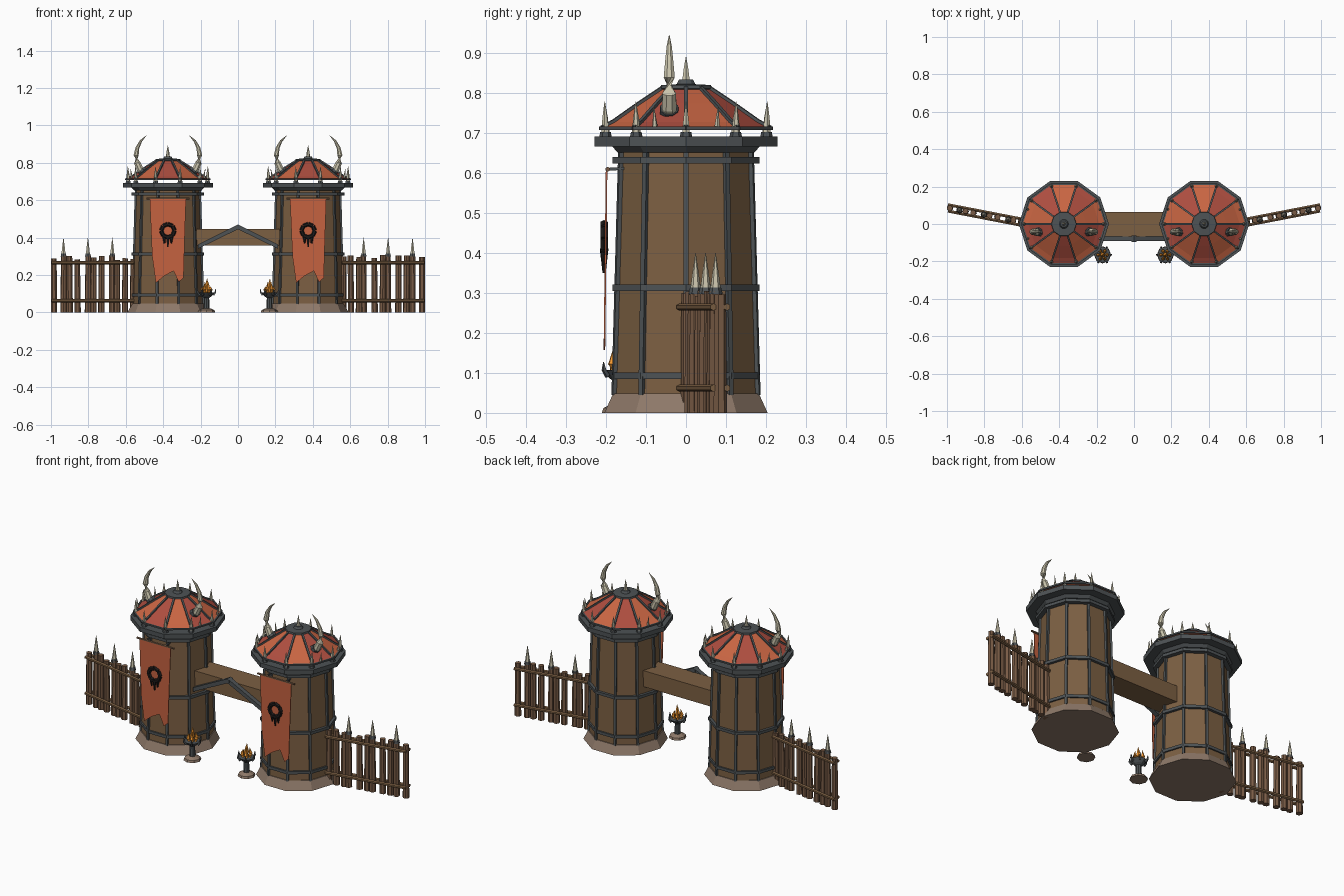
import bpy, bmesh, random
from math import sin, cos, pi, radians
from mathutils import Vector

if "Cube" in bpy.data.objects:
    bpy.data.objects.remove(bpy.data.objects["Cube"])
random.seed(4)

def mat(name, r, g, b):
    m = bpy.data.materials.new(name)
    m.diffuse_color = (r, g, b, 1)
    m.use_nodes = True
    m.node_tree.nodes["Principled BSDF"].inputs["Base Color"].default_value = m.diffuse_color
    return m

WOOD = mat("wood", .20, .115, .055)
LOG = mat("log", .19, .105, .06)
STONE = mat("stone", .27, .19, .14)
IRON = mat("iron", .075, .085, .09)
BONE = mat("bone", .60, .56, .42)
RED = mat("red", .42, .075, .05)
ORANGE = mat("orange", .58, .13, .055)
CLOTH = mat("cloth", .55, .12, .05)
BLACK = mat("black", .012, .01, .01)
FIRE = mat("fire", .95, .33, .03)

def finish(name, bm, mats):
    bmesh.ops.remove_doubles(bm, verts=bm.verts, dist=1e-5)
    bmesh.ops.recalc_face_normals(bm, faces=bm.faces)
    me = bpy.data.meshes.new(name)
    bm.to_mesh(me)
    bm.free()
    for m in mats:
        me.materials.append(m)
    ob = bpy.data.objects.new(name, me)
    bpy.context.collection.objects.link(ob)
    return ob

def skin(bm, rings, nmat=1):
    """Join rings of points with quads and close both ends."""
    rows = [[bm.verts.new(p) for p in ring] for ring in rings]
    n = len(rows[0])
    for a, b in zip(rows, rows[1:]):
        for i in range(n):
            j = (i + 1) % n
            f = bm.faces.new((a[i], a[j], b[j], b[i]))
            f.material_index = i % nmat
    bm.faces.new(rows[0][::-1])
    bm.faces.new(rows[-1])

def lathe(name, profile, loc, mats, n=10):
    bm = bmesh.new()
    x, y = loc
    skin(bm, [[(x + r * cos(2 * pi * i / n), y + r * sin(2 * pi * i / n), z)
               for i in range(n)] for r, z in profile], len(mats))
    return finish(name, bm, mats)

def add_tube(bm, pts, radii, n=6):
    pts = [Vector(p) for p in pts]
    rings = []
    for k, p in enumerate(pts):
        d = pts[min(k + 1, len(pts) - 1)] - pts[max(k - 1, 0)]
        q = d.to_track_quat('Z', 'Y')
        rings.append([p + q @ Vector((cos(2 * pi * (i + .5) / n), sin(2 * pi * (i + .5) / n), 0)) * radii[k]
                      for i in range(n)])
    skin(bm, rings)

def tubes(name, items, m):
    bm = bmesh.new()
    for it in items:
        add_tube(bm, *it)
    return finish(name, bm, [m])

def prism(name, outline, y0, y1, m, x=0, lean=0):
    """Extrude an x-z outline from y0 to y1."""
    bm = bmesh.new()
    skin(bm, [[(x + px, y + lean * (pz - .6), pz) for px, pz in outline] for y in (y0, y1)])
    return finish(name, bm, [m])

def polar(cx, r, deg, z):
    return (cx + r * cos(radians(deg)), r * sin(radians(deg)), z)

CORNERS = [36 * i for i in range(10)]

for s, side in ((-1, "left"), (1, "right")):
    cx = s * .375
    c = (cx, 0)
    # Tower shaft
    lathe(side + "_stone_footing", [(.215, 0), (.192, .048)], c, [STONE])
    lathe(side + "_tower_wall", [(.187, .045), (.168, .67)], c, [WOOD])
    tubes(side + "_corner_straps",
          [([polar(cx, .188, a, .045), polar(cx, .17, a, .665)], (.009, .009), 4) for a in CORNERS], IRON)
    for k, z in enumerate((.085, .305, .625)):
        lathe(f"{side}_tower_band_{k}", [(.194, z), (.194, z + .016)], c, [IRON])
    # Parapet and its spikes
    lathe(side + "_parapet_ring", [(.18, .652), (.194, .667), (.241, .667), (.241, .692)], c, [IRON])
    tubes(side + "_spike_sockets",
          [([polar(cx, .212, a, .69), polar(cx, .212, a, .704)], (.016, .013), 6) for a in CORNERS], IRON)
    tubes(side + "_parapet_spikes",
          [([polar(cx, .212, a, .70), polar(cx, .213, a, .74), polar(cx, .214, a, .78)],
            (.011, .007, .0006), 6) for a in CORNERS], BONE)
    # Roof with alternating panels, ribs and crown
    roof = [(.222, .712), (.19, .728), (.12, .775), (.06, .813)]
    lathe(side + "_roof_panels", roof, c, [ORANGE, RED])
    tubes(side + "_roof_ribs",
          [([polar(cx, r, a, z + .002) for r, z in roof], (.007,) * 4, 4) for a in CORNERS], IRON)
    tubes(side + "_roof_eave",
          [([polar(cx, .224, a, .713), polar(cx, .224, a + 36, .713)], (.006, .006), 4)
           for a in CORNERS], IRON)
    tubes(side + "_eave_studs",
          [([polar(cx, .208, a, .718), polar(cx, .215, a, .768)], (.007, .0006), 5)
           for a in (22, -22, 158, 202)], BONE)
    lathe(side + "_roof_crown", [(.06, .808), (.068, .812), (.066, .821), (.025, .823), (.018, .835)], c, [IRON])
    lathe(side + "_crown_spike", [(.011, .83), (.007, .86), (.0006, .892)], c, [BONE], 6)
    # Curved horns
    for t, hs in ((-1, "outer"), (1, "inner")):
        h = [(.125, .745), (.148, .765), (.164, .80), (.17, .84), (.163, .88), (.144, .917), (.115, .946)]
        tubes(f"{side}_{hs}_horn", [([(cx + s * t * -1 * x, -.042, z) for x, z in h],
                                     (.02, .02, .018, .015, .011, .007, .0008), 8)], BONE)
        tubes(f"{side}_{hs}_horn_collar", [([(cx - s * t * .125, -.042, .747),
                                             (cx - s * t * .143, -.042, .763)], (.026, .024), 8)], IRON)
    # Hanging banner with a plain iron ring ornament
    tubes(side + "_banner_rod", [([(cx - .115, -.196, .61), (cx + .115, -.196, .61)], (.006, .006), 6)], LOG)
    tubes(side + "_banner_brackets",
          [([(cx + x, -.155, .612), (cx + x, -.198, .61)], (.005, .005), 4) for x in (-.06, .06)], IRON)
    prism(side + "_banner", [(-.097, .608), (.097, .608), (.09, .40), (.084, .185), (.058, .163),
                             (.03, .222), (-.02, .195), (-.064, .158), (-.084, .30)],
          -.201, -.197, CLOTH, cx, .012)
    ring = [(cx + .036 * sin(a * pi / 4), -.205, .437 + .036 * cos(a * pi / 4)) for a in range(9)]
    tubes(side + "_banner_ornament",
          [([ring[i], ring[i + 1]], (.011, .011), 6) for i in range(8)] +
          [([(cx + x, -.205, .412), (cx + x * .9, -.205, z)], (.011, .004), 6)
           for x, z in ((-.02, .37), (0, .35), (.02, .37))], BLACK)
    # Brazier
    b = (s * .168, -.165)
    lathe(side + "_brazier_foot", [(.046, 0), (.042, .012), (.022, .022)], b, [STONE], 8)
    lathe(side + "_brazier_bowl", [(.016, .015), (.014, .078), (.026, .086), (.044, .106), (.036, .108)],
          b, [IRON], 8)
    claws, flames = [], []
    for i in range(6):
        dx, dy = cos(i * pi / 3), sin(i * pi / 3)
        claws.append(([(b[0] + .036 * dx, b[1] + .036 * dy, .092), (b[0] + .047 * dx, b[1] + .047 * dy, .108),
                       (b[0] + .048 * dx, b[1] + .048 * dy, .128)], (.007, .006, .001), 4))
        flames.append(([(b[0] + .02 * dx, b[1] + .02 * dy, .104),
                        (b[0] + .024 * dx, b[1] + .024 * dy, .122),
                        (b[0] + .018 * dx, b[1] + .018 * dy, .14 + .012 * (i % 3))], (.011, .01, .0006), 5))
    flames.append(([(*b, .104), (*b, .13), (b[0] + .003, b[1], .182)], (.015, .014, .0006), 5))
    tubes(side + "_brazier_claws", claws, IRON)
    tubes(side + "_brazier_flames", flames, FIRE)
    # Palisade of uneven logs, rails and bone tips
    logs, tips, caps = [], [], []
    for i in range(11):
        x, y = .562 + .0422 * i, .004 + .0081 * i
        top = .292 + random.uniform(-.014, .016)
        if i in (3, 6, 9):
            x, top = .672 + .1305 * (i // 3 - 1), .305
            y = .024 + .025 * (i // 3 - 1)
            caps.append(([(s * x, y, .298), (s * x, y, .314)], (.018, .014), 6))
            tips.append(([(s * x, y, .31), (s * x, y, .35), (s * x, y, .40)], (.013, .008, .0006), 6))
        lean = random.uniform(-.003, .003)
        logs.append(([(s * x, y, 0), (s * (x + lean), y, top)], (.0175, .0155), 7))
    tubes(side + "_palisade_logs", logs, LOG)
    tubes(side + "_palisade_tips", tips, BONE)
    tubes(side + "_palisade_caps", caps, IRON)
    tubes(side + "_palisade_rails",
          [([(s * .555, -.008 + d, z), (s * .995, .077 + d, z)], (.009, .009), 6)
           for z in (.062, .265) for d in (-.008, .026)], WOOD)

# Gate beam and its peaked iron trim
prism("gate_beam", [(-.23, .357), (.23, .357), (.23, .447), (-.23, .447)], -.068, .065, WOOD)
prism("gate_peak_trim", [(-.215, .34), (0, .445), (.215, .34), (.215, .363), (0, .47), (-.215, .363)],
      -.092, -.066, IRON)
tubes("gate_peak_stud", [([(0, -.096, .457), (0, -.062, .457)], (.014, .014), 6)], IRON)
